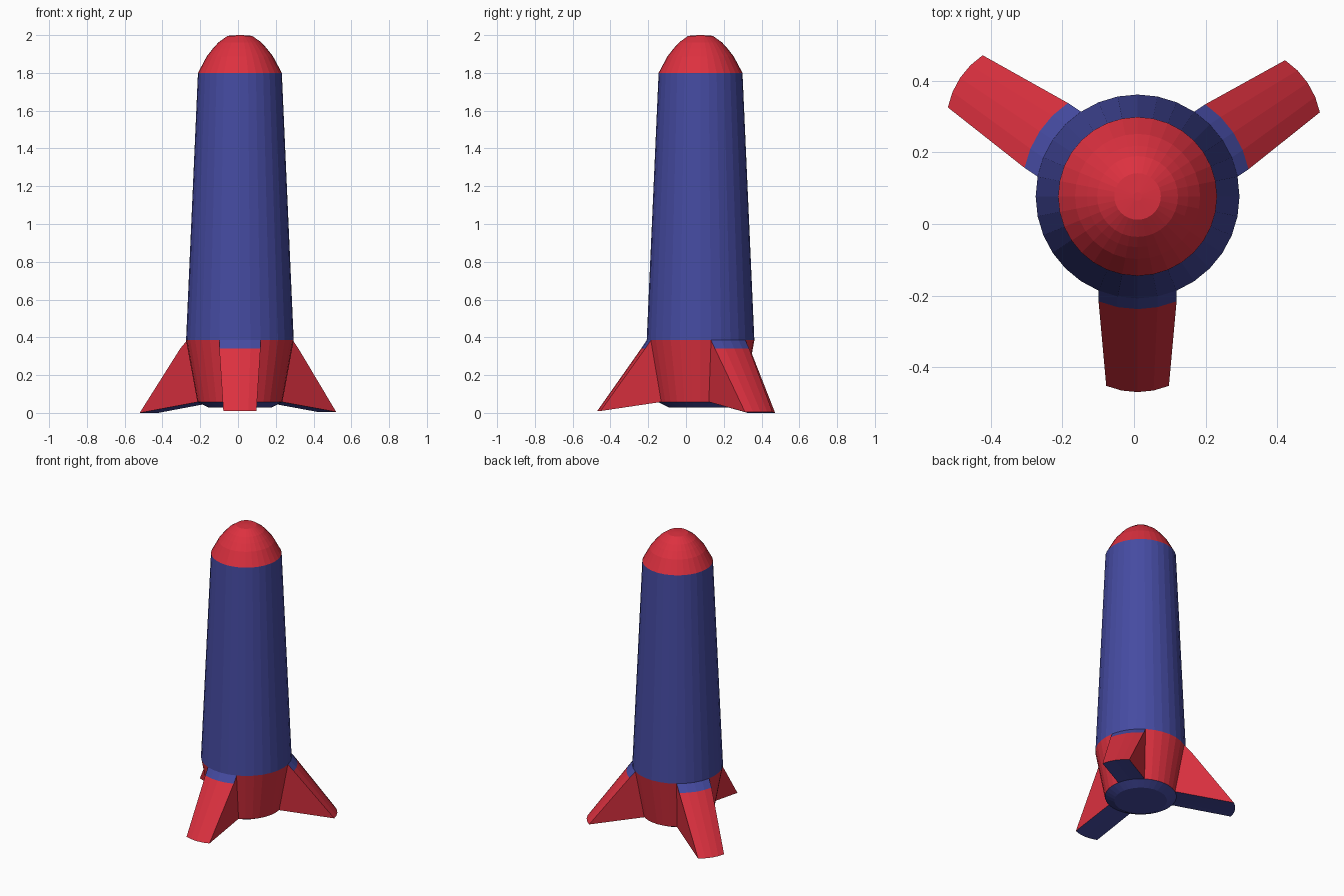
import bpy, bmesh
from math import sin, cos, radians, pi

if "Cube" in bpy.data.objects:
    bpy.data.objects.remove(bpy.data.objects["Cube"])

AX, AY = 0.01, 0.077          # hull axis
N = 32                        # sides of the hull
STEP = 2 * pi / N
R_TOP, Z_TOP = 0.285, 0.385   # upper edge of the tail ring
R_LOW, Z_LOW = 0.225, 0.058   # lower edge of the tail ring


def material(name, rgb):
    m = bpy.data.materials.new(name)
    m.diffuse_color = (*rgb, 1)
    m.use_nodes = True
    m.node_tree.nodes["Principled BSDF"].inputs["Base Color"].default_value = m.diffuse_color
    return m


RED = material("red", (0.72, 0.03, 0.05))
BLUE = material("blue", (0.06, 0.07, 0.36))


def finish(bm, name):
    bmesh.ops.recalc_face_normals(bm, faces=bm.faces)
    me = bpy.data.meshes.new(name)
    bm.to_mesh(me)
    bm.free()
    me.materials.append(RED)
    me.materials.append(BLUE)
    ob = bpy.data.objects.new(name, me)
    bpy.context.collection.objects.link(ob)
    return ob


def point(r, i, z):
    a = -pi / 2 + i * STEP
    return (AX + r * cos(a), AY + r * sin(a), z)


def lathe(name, rows, slots, cap=None, skip=()):
    """Revolve (radius, z) rows; slots gives the colour of each band.
    skip holds (band, side) pairs left open for the fins."""
    bm = bmesh.new()
    rings = [[bm.verts.new(point(r, i, z)) for i in range(N)] for r, z in rows]
    for b in range(len(rows) - 1):
        for i in range(N):
            if (b, i) in skip:
                continue
            j = (i + 1) % N
            f = bm.faces.new((rings[b][i], rings[b][j], rings[b + 1][j], rings[b + 1][i]))
            f.material_index = slots[b]
    if cap is not None:
        bm.faces.new(rings[cap]).material_index = slots[cap]
    return finish(bm, name)


# fins: centre side index, tip reach, tip drop height, collar offset
fins = {"front_fin": (0, 0.322, 0.010, 0.030),
        "right_fin": (11, 0.347, 0.005, 0.037),
        "left_fin": (21, 0.372, 0.0, 0.044)}

# hull: chamfered base, red tail ring, tapered blue tube
gaps = {(1, (c + k) % N) for c, *_ in fins.values() for k in range(-2, 2)}
lathe("hull", [(0.165, 0.028), (R_LOW, Z_LOW), (R_TOP, Z_TOP), (0.222, 1.8)],
      [1, 0, 1], cap=0, skip=gaps)
bpy.data.objects["hull"].data.polygons[-1].material_index = 1

# nose cone: rounded dome
nose = lathe("nose", [(0.012, 2.0), (0.065, 1.996), (0.113, 1.962), (0.142, 1.93),
                      (0.175, 1.888), (0.222, 1.8)], [0] * 5, cap=0)


def fin(name, centre, reach, tip_z, collar):
    """Four hull sides pulled outwards into a swept fin."""
    a = -pi / 2 + centre * STEP
    bm = bmesh.new()

    def arc(r, z, out):
        vs = []
        for k in range(-2, 3):
            x, y, _ = point(r, centre + k, z)
            vs.append(bm.verts.new((x + out * cos(a), y + out * sin(a), z)))
        return vs

    rows = [arc(R_TOP, Z_TOP, 0), arc(R_TOP, 0.34, collar),
            arc(R_LOW + 0.004, tip_z, reach - 0.004), arc(R_LOW, Z_LOW, 0)]
    # blue shoulder, red outer face, blue underside
    for b, slot in enumerate((1, 0, 1)):
        for k in range(4):
            f = bm.faces.new((rows[b][k], rows[b][k + 1], rows[b + 1][k + 1], rows[b + 1][k]))
            f.material_index = slot
    # red side walls
    for k in (0, 4):
        bm.faces.new([row[k] for row in rows])
    return finish(bm, name)


for fin_name, spec in fins.items():
    fin(fin_name, *spec)
